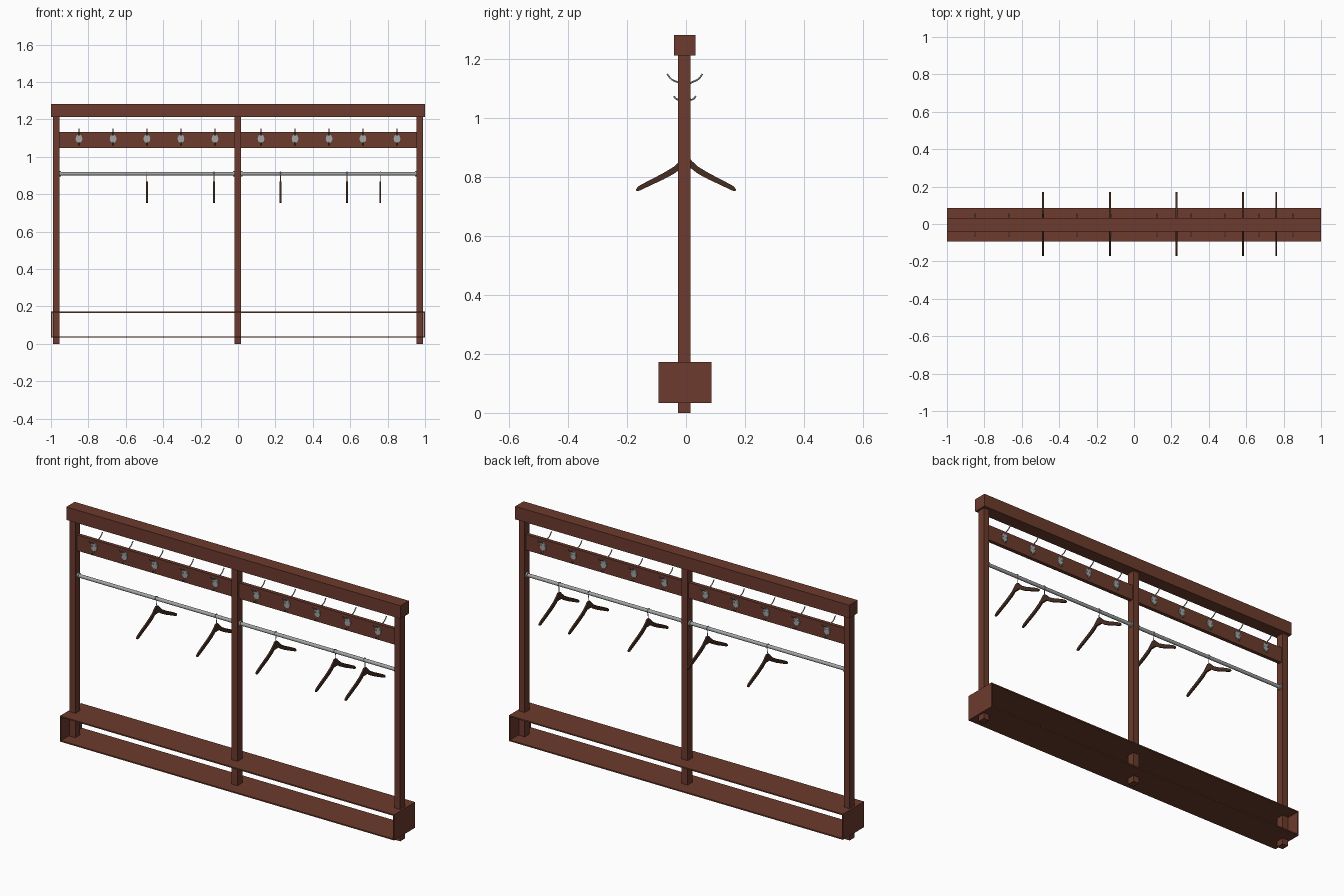
import bpy, bmesh, math
from mathutils import Matrix, Vector

if "Cube" in bpy.data.objects:
    bpy.data.objects.remove(bpy.data.objects["Cube"])

YC = -0.004  # depth centre of the frame


def material(name, rgb):
    m = bpy.data.materials.new(name)
    m.diffuse_color = (*rgb, 1)
    m.use_nodes = True
    m.node_tree.nodes["Principled BSDF"].inputs["Base Color"].default_value = m.diffuse_color
    return m


WOOD = material("reddish_wood", (0.15, 0.043, 0.026))
DARK = material("dark_hanger_wood", (0.062, 0.026, 0.016))
METAL = material("grey_metal", (0.36, 0.38, 0.37))


def finish(name, bm, mat, smooth=False):
    bmesh.ops.recalc_face_normals(bm, faces=bm.faces)
    me = bpy.data.meshes.new(name)
    bm.to_mesh(me)
    bm.free()
    me.materials.append(mat)
    ob = bpy.data.objects.new(name, me)
    bpy.context.collection.objects.link(ob)
    if smooth:
        bpy.ops.object.select_all(action='DESELECT')
        ob.select_set(True)
        bpy.context.view_layer.objects.active = ob
        bpy.ops.object.shade_smooth_by_angle(angle=math.radians(40))
    return ob


def box(name, x0, x1, y0, y1, z0, z1, mat=WOOD):
    bm = bmesh.new()
    bmesh.ops.create_cube(bm, size=1)
    bmesh.ops.scale(bm, vec=(x1 - x0, y1 - y0, z1 - z0), verts=bm.verts)
    bmesh.ops.translate(bm, vec=((x0 + x1) / 2, (y0 + y1) / 2, (z0 + z1) / 2), verts=bm.verts)
    return finish(name, bm, mat)


def cylinder(name, centre, axis, radius, depth, mat, seg=20, stretch_z=1):
    bm = bmesh.new()
    bmesh.ops.create_cone(bm, cap_ends=True, segments=seg, radius1=radius, radius2=radius, depth=depth)
    rot = Vector((0, 0, 1)).rotation_difference(Vector(axis)).to_matrix().to_4x4()
    bm.transform(Matrix.Translation(centre) @ Matrix.Diagonal((1, 1, stretch_z, 1)) @ rot)
    return finish(name, bm, mat, True)


def wire(name, pts, radius, mat):
    cu = bpy.data.curves.new(name, 'CURVE')
    cu.dimensions = '3D'
    cu.bevel_depth = radius
    cu.bevel_resolution = 2
    cu.use_fill_caps = True
    cu.resolution_u = 4
    sp = cu.splines.new('BEZIER')
    sp.bezier_points.add(len(pts) - 1)
    for p, co in zip(sp.bezier_points, pts):
        p.co = co
        p.handle_left_type = p.handle_right_type = 'AUTO'
    cu.materials.append(mat)
    ob = bpy.data.objects.new(name, cu)
    bpy.context.collection.objects.link(ob)
    bpy.ops.object.select_all(action='DESELECT')
    ob.select_set(True)
    bpy.context.view_layer.objects.active = ob
    bpy.ops.object.convert(target='MESH')


# Frame: top beam and three posts
box("top_beam", -1, 1, YC - 0.036, YC + 0.036, 1.212, 1.282)
for name, x0, x1 in (("left_post", -0.99, -0.955), ("middle_post", -0.02, 0.016), ("right_post", 0.955, 0.99)):
    box(name, x0, x1, YC - 0.023, YC + 0.019, 0, 1.212)

# Open shoe shelf at the bottom
box("shelf_top", -1, 1, YC - 0.09, YC + 0.09, 0.165, 0.172)
box("shelf_bottom", -1, 1, YC - 0.09, YC + 0.09, 0.033, 0.04)
for side, x in (("left", -0.9965), ("right", 0.9965)):
    box(side + "_shelf_end", x - 0.0035, x + 0.0035, YC - 0.09, YC + 0.09, 0.04, 0.165)

# Hook boards and hanging rods in both bays, with end flanges
for side, x0, x1 in (("left", -0.955, -0.02), ("right", 0.016, 0.955)):
    box(side + "_hook_board", x0, x1, YC - 0.01, YC + 0.01, 1.048, 1.133)
    cylinder(side + "_rod", ((x0 + x1) / 2, YC, 0.91), (1, 0, 0), 0.0095, x1 - x0, METAL)
    for x in (x0 + 0.004, x1 - 0.004):
        cylinder(side + "_rod_flange", (x, YC, 0.91), (1, 0, 0), 0.015, 0.008, METAL)

# Double coat hooks on both faces of the boards
for s in (-1, 1):
    for x in [k * m for k in (-1, 1) for m in (0.123, 0.305, 0.487, 0.668, 0.85)]:
        def at(d, z, dx=0):
            return (x + dx, YC + s * d, z)
        cylinder("hook_plate", at(0.012, 1.097), (0, 1, 0), 0.018, 0.005, METAL, 16, 1.25)
        for dx in (-0.012, 0.012):
            cylinder("hook_screw", at(0.015, 1.1, dx), (0, 1, 0), 0.005, 0.004, METAL, 10)
        wire("upper_hook", [at(0.012, 1.115), at(0.024, 1.122), at(0.045, 1.132), at(0.06, 1.15)], 0.0028, METAL)
        wire("lower_hook", [at(0.012, 1.08), at(0.018, 1.064), at(0.03, 1.066), at(0.037, 1.075)], 0.0028, METAL)

# Coat hangers: half profile mirrored, extruded, with a wire hook over the rod
HALF = [(0.008, 0.868), (0.02, 0.855), (0.04, 0.836), (0.08, 0.812), (0.125, 0.789), (0.16, 0.77),
        (0.17, 0.759), (0.168, 0.753), (0.158, 0.754), (0.12, 0.772), (0.075, 0.793), (0.04, 0.812), (0.018, 0.829)]
for x in (-0.487, -0.128, 0.227, 0.583, 0.76):
    bm = bmesh.new()
    outline = HALF + [(-y, z) for y, z in reversed(HALF)]
    face = bm.faces.new([bm.verts.new((x - 0.0045, y, z)) for y, z in outline])
    ext = bmesh.ops.extrude_face_region(bm, geom=[face])
    bmesh.ops.translate(bm, vec=(0.009, 0, 0), verts=[v for v in ext["geom"] if isinstance(v, bmesh.types.BMVert)])
    finish("hanger", bm, DARK, True)
    loop = [(x, YC + 0.0115 * math.cos(a), 0.91 + 0.0115 * math.sin(a))
            for a in (math.radians(d) for d in (190, 140, 90, 40, -10, -55))]
    wire("hanger_hook", loop + [(x, 0, 0.888), (x, 0, 0.862)], 0.0018, METAL)
